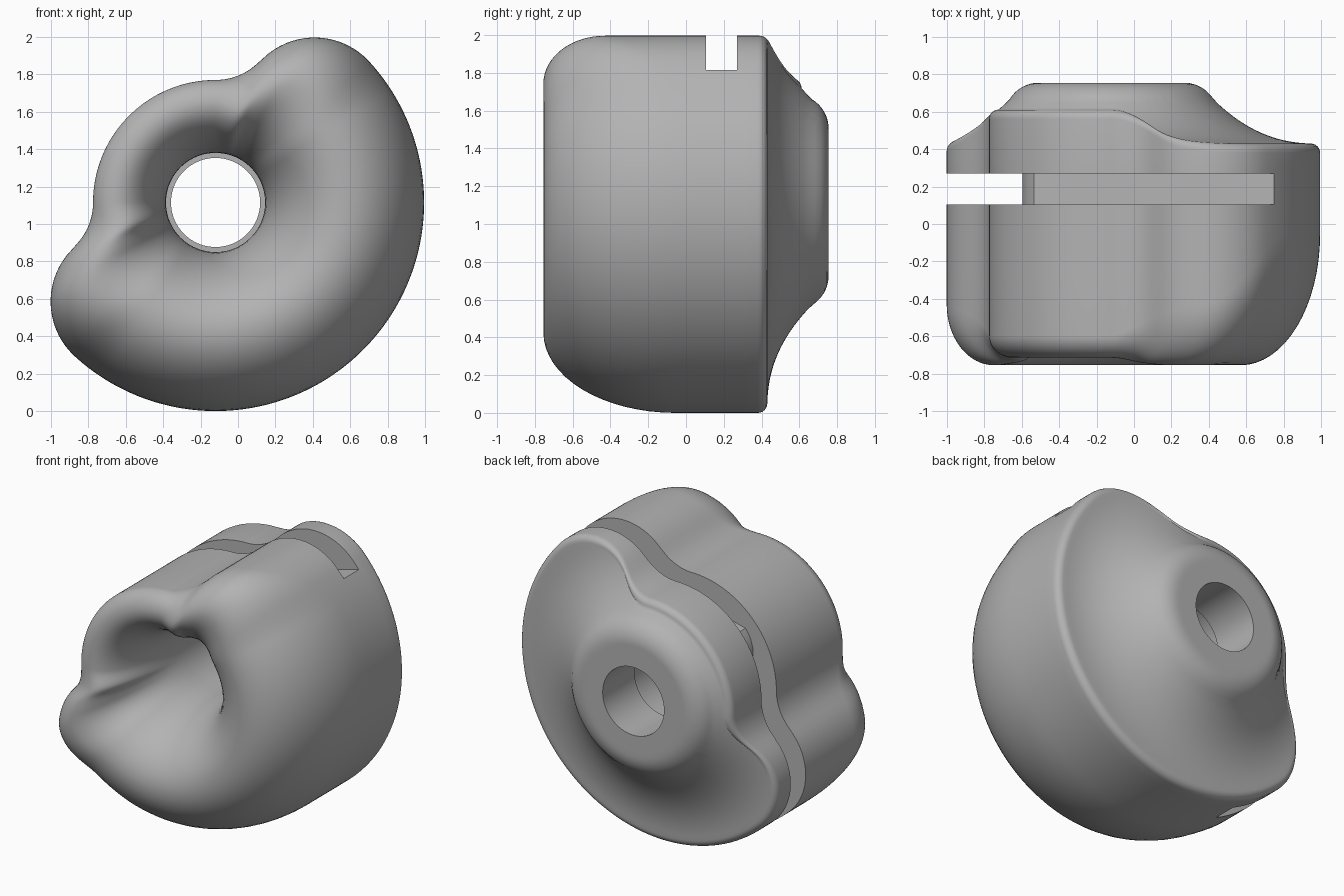
import bpy, bmesh, math
from math import sin, cos, pi, sqrt, radians

cube = bpy.data.objects.get("Cube")
if cube:
    bpy.data.objects.remove(cube, do_unlink=True)

CX, CZ = -0.12, 1.115          # bore axis
BIG, SMALL = 1.115, 0.655      # cam radii
BORE, BACK_BORE = 0.265, 0.238
CREST, BACK = -0.755, 0.755
STEPS = 240

grey = bpy.data.materials.new("mid grey")
grey.use_nodes = True
grey.diffuse_color = (0.45, 0.45, 0.45, 1)
grey.node_tree.nodes["Principled BSDF"].inputs["Base Color"].default_value = (0.45, 0.45, 0.45, 1)


def fold(theta):
    """Degrees away from the middle of the big lobe, 0 to 180."""
    return abs((math.degrees(theta) + 45 + 180) % 360 - 180)


def outline(phi):
    """Cam radius: big arc, rounded shoulder, hollow, small arc."""
    if phi < 87.5:
        return BIG
    if phi < 117.6:
        d, rad, mid, side = 0.718, 0.397, 87.5, 1
    elif phi < 135:
        d, rad, mid, side = 0.981, 0.326, 135, -1
    else:
        return SMALL
    a = radians(phi - mid)
    return d * cos(a) + side * sqrt(rad ** 2 - (d * sin(a)) ** 2)


def blend(phi, big, shoulder, small):
    """Smoothly pass from the big arc to the shoulder to the small arc."""
    def ease(lo, hi):
        t = min(1, max(0, (phi - lo) / (hi - lo)))
        return t * t * (3 - 2 * t)
    return big + (shoulder - big) * ease(78, 107) + (small - shoulder) * ease(107, 135)


def back_height(r):
    """Raised boss falling away in a hollow curve to the rim."""
    if r < 0.39:
        return BACK
    if r < 0.545:
        return 0.575 + sqrt(0.18 ** 2 - (r - 0.39) ** 2)
    return 0.43 + 0.236 * (max(0, 1.1 - r) / 0.555) ** 2.3


def section(theta):
    """Closed (radius, y) section of the body at one angle."""
    phi = fold(theta)
    R = outline(phi)
    pts = [(BACK_BORE, BACK)]
    rim = R - 0.05
    for i in range(25):
        r = 0.36 + (rim - 0.36) * i / 24
        pts.append((r, back_height(r)))
    top = back_height(rim)
    for i in range(1, 7):
        t = i / 6 * pi / 2
        pts.append((rim + 0.05 * sin(t), top - 0.05 * (1 - cos(t))))
    # rounded front, outer half then inner half
    a = blend(phi, 0.425, 0.29, 0.13)
    b = blend(phi, 0.7, 0.32, 0.12)
    crest = CREST + blend(phi, 0, 0, 0.04)
    start = crest + b
    pts += [(R, top + (start - top) * k / 4) for k in range(1, 4) if top > start]
    for i in range(17):
        t = i / 16 * pi / 2
        pts.append((R - a + a * cos(t), crest + b - b * sin(t)))
    inner = R - a - BORE
    deep = blend(phi, 0.7, 0.68, 0.6)
    for i in range(1, 19):
        t = i / 18 * pi / 2
        pts.append((R - a - inner * sin(t), crest + deep * (1 - cos(t))))
    # bore wall and the step near the back
    pts += [(BORE, 0.4), (BACK_BORE, 0.4)]
    return pts


def make_object(name, bm):
    bmesh.ops.recalc_face_normals(bm, faces=bm.faces)
    mesh = bpy.data.meshes.new(name)
    bm.to_mesh(mesh)
    bm.free()
    mesh.materials.append(grey)
    obj = bpy.data.objects.new(name, mesh)
    bpy.context.collection.objects.link(obj)
    return obj


# Cam body
bm = bmesh.new()
rings = []
for s in range(STEPS):
    th = 2 * pi * s / STEPS
    rings.append([bm.verts.new((CX + r * cos(th), y, CZ + r * sin(th)))
                  for r, y in section(th)])
for s in range(STEPS):
    p, q = rings[s], rings[(s + 1) % STEPS]
    for i in range(len(p)):
        j = (i + 1) % len(p)
        bm.faces.new((p[i], p[j], q[j], q[i]))
body = make_object("cam_body", bm)

# Slot cutter: upright on the small side, sloping up to the far shoulder
floor = [(-0.595, -0.2), (-0.595, 1.36), (-0.57, 1.44), (-0.535, 1.49),
         (0.75, 1.815), (1.3, 1.95), (1.3, 2.4), (-1.4, 2.4), (-1.4, -0.2)]
bm = bmesh.new()
face = bm.faces.new([bm.verts.new((x, 0.105, z)) for x, z in floor])
moved = bmesh.ops.extrude_face_region(bm, geom=[face])["geom"]
bmesh.ops.translate(bm, vec=(0, 0.165, 0),
                    verts=[v for v in moved if isinstance(v, bmesh.types.BMVert)])
cutter = make_object("slot_cutter", bm)
cutter.hide_render = True

cut = body.modifiers.new("slot", 'BOOLEAN')
cut.operation = 'DIFFERENCE'
cut.solver = 'EXACT'
cut.object = cutter

bpy.ops.object.select_all(action='DESELECT')
body.select_set(True)
bpy.context.view_layer.objects.active = body
bpy.ops.object.modifier_apply(modifier=cut.name)
bpy.data.objects.remove(cutter, do_unlink=True)
bpy.ops.object.shade_smooth_by_angle(angle=radians(35))
